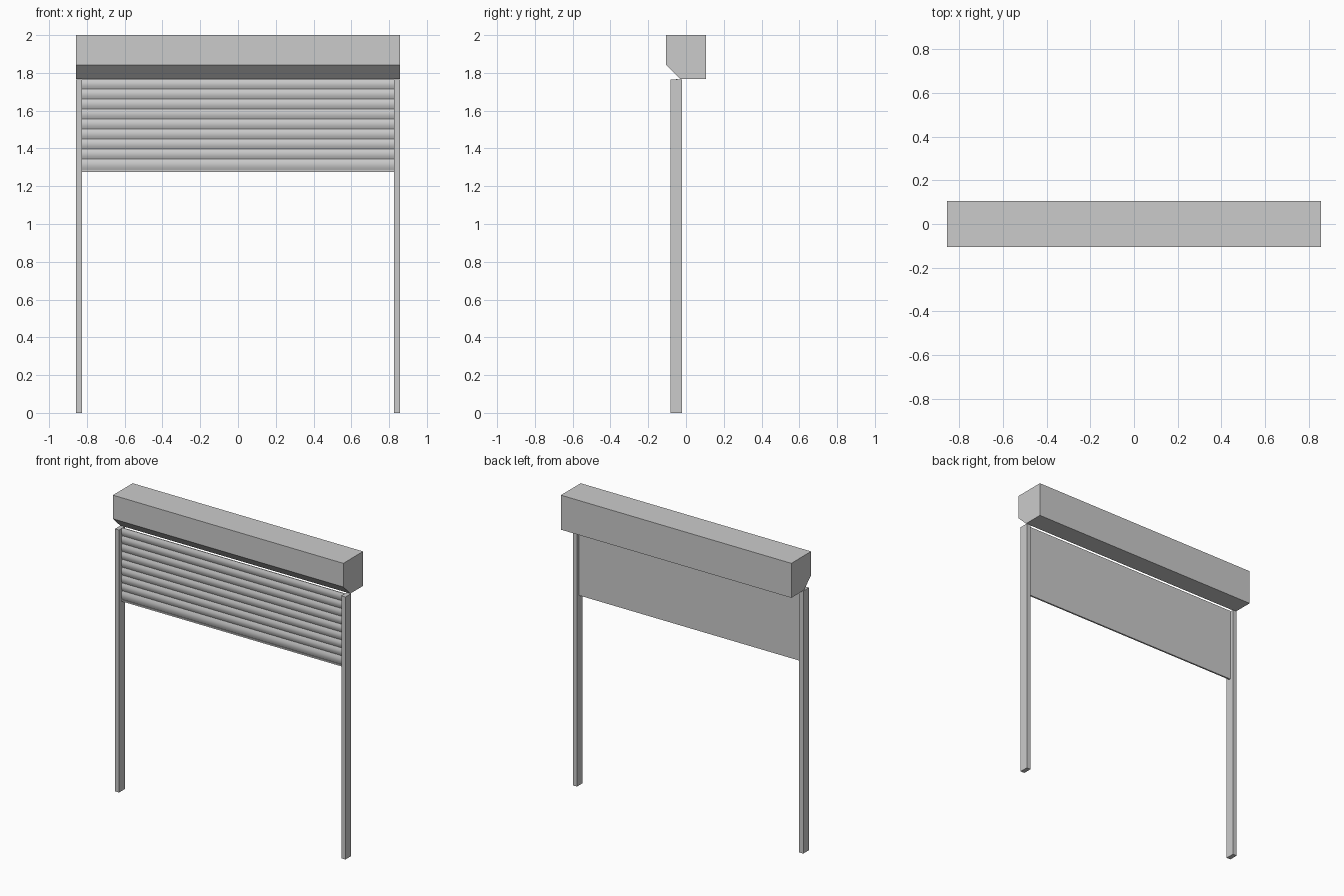
import bpy, bmesh, math

if "Cube" in bpy.data.objects:
    bpy.data.objects.remove(bpy.data.objects["Cube"])

HALF_W = 0.857      # half width of the casing
RAIL_W = 0.03       # rail width
CURTAIN_W = HALF_W - RAIL_W


def extrude_x(name, profile, x0, x1, smooth=False):
    """Closed (y, z) profile extruded from x0 to x1."""
    bm = bmesh.new()
    face = bm.faces.new([bm.verts.new((x0, y, z)) for y, z in profile])
    new = bmesh.ops.extrude_face_region(bm, geom=[face])["geom"]
    verts = [g for g in new if isinstance(g, bmesh.types.BMVert)]
    bmesh.ops.translate(bm, verts=verts, vec=(x1 - x0, 0, 0))
    bmesh.ops.recalc_face_normals(bm, faces=bm.faces)
    mesh = bpy.data.meshes.new(name)
    bm.to_mesh(mesh)
    bm.free()
    obj = bpy.data.objects.new(name, mesh)
    bpy.context.collection.objects.link(obj)
    if smooth:
        bpy.ops.object.select_all(action='DESELECT')
        obj.select_set(True)
        bpy.context.view_layer.objects.active = obj
        bpy.ops.object.shade_smooth_by_angle(angle=math.radians(30))
    return obj


def rect(y0, y1, z0, z1):
    return [(y0, z0), (y1, z0), (y1, z1), (y0, z1)]


# Roller casing and its front cover with the sloped lower edge
extrude_x("casing", [(-0.094, 2.0), (0.105, 2.0), (0.105, 1.768),
                     (-0.03, 1.768), (-0.094, 1.8303)], -HALF_W, HALF_W)
extrude_x("front_cover", [(-0.105, 2.0), (-0.094, 2.0), (-0.094, 1.8303),
                          (-0.105, 1.841)], -HALF_W, HALF_W)

# Side guide rails
for side, x in (("left", -HALF_W), ("right", CURTAIN_W)):
    extrude_x(side + "_rail", rect(-0.083, -0.022, 0.0, 1.765), x, x + RAIL_W)

# Curtain: bulging slats on the front, flat back
BACK, VALLEY, BULGE = -0.046, -0.051, 0.007
TOP, BAR_TOP, BOTTOM = 1.768, 1.345, 1.278
SLATS, STEPS = 8, 8
pitch = (TOP - BAR_TOP) / SLATS
curtain = [(BACK, BAR_TOP), (BACK, TOP)]
for i in range(SLATS):
    for j in range(STEPS + (i == SLATS - 1)):
        t = j / STEPS
        curtain.append((VALLEY - BULGE * math.sin(math.pi * t),
                        TOP - pitch * (i + t)))
extrude_x("slat_curtain", curtain, -CURTAIN_W, CURTAIN_W, smooth=True)

# Bottom bar with one larger bulge, and the seal strip under it
bar = [(BACK, BOTTOM + 0.008), (BACK, BAR_TOP)]
for j in range(STEPS + 1):
    t = j / STEPS
    bar.append((VALLEY - BULGE * math.sin(math.pi * t),
                BAR_TOP + (BOTTOM + 0.008 - BAR_TOP) * t))
extrude_x("bottom_bar", bar, -CURTAIN_W, CURTAIN_W, smooth=True)
extrude_x("bottom_seal", rect(-0.057, BACK, BOTTOM - 0.002, BOTTOM + 0.008),
          -CURTAIN_W, CURTAIN_W)
